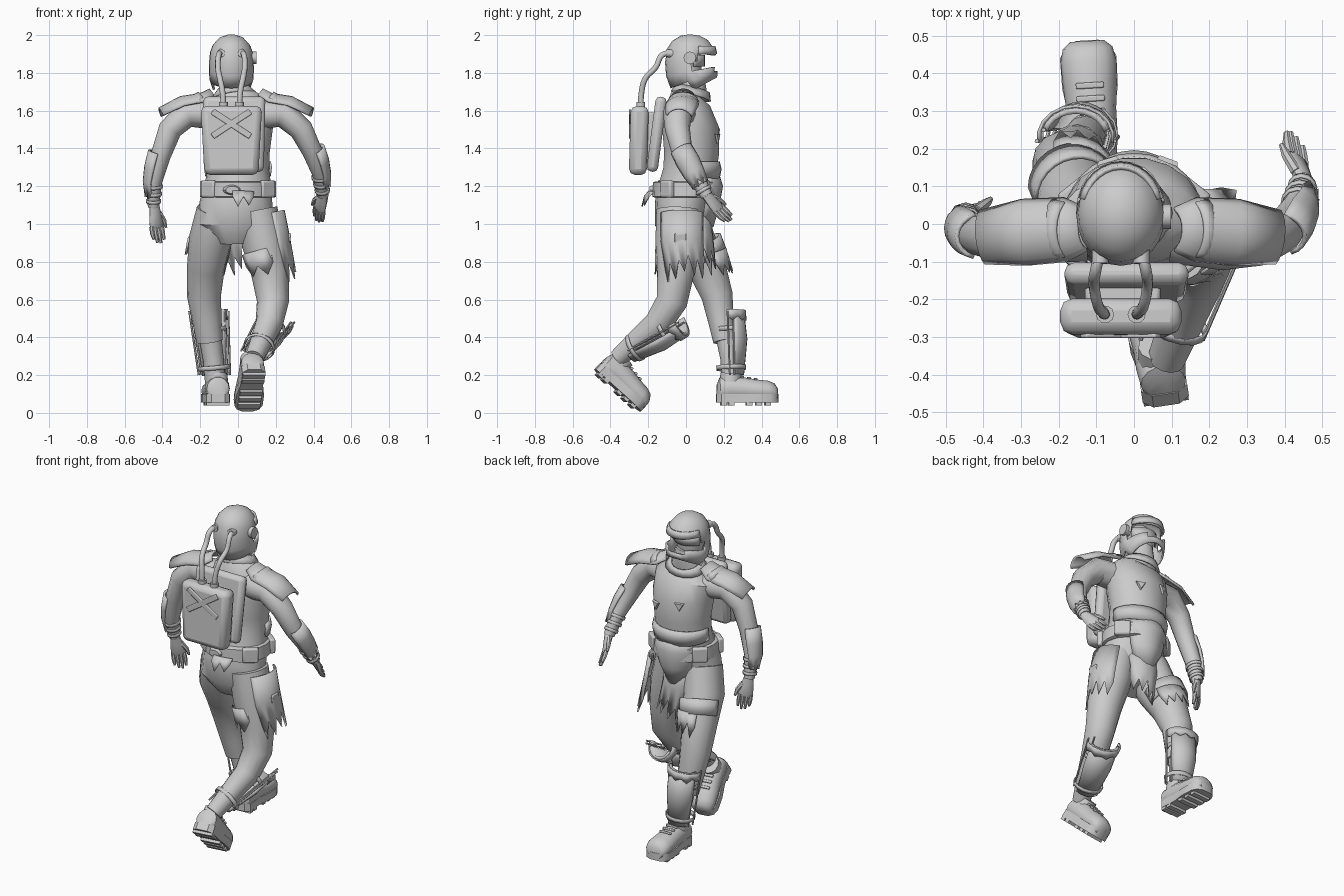
import bpy, bmesh, math, random
from mathutils import Vector, Matrix, Euler
random.seed(4)
X, Y = Vector((1, 0, 0)), Vector((0, 1, 0))

def finish(name, bm, thick=0, mat=None):
    bmesh.ops.recalc_face_normals(bm, faces=bm.faces)
    me = bpy.data.meshes.new(name)
    bm.to_mesh(me)
    bm.free()
    ob = bpy.data.objects.new(name, me)
    bpy.context.collection.objects.link(ob)
    if mat:
        ob.matrix_world = mat
    if thick:
        s = ob.modifiers.new("thickness", 'SOLIDIFY')
        s.thickness, s.offset = thick, 0
    return ob

def loft(name, pts, n=14, ref=X, arc=None, jag=0, thick=0, mat=None, caps=True, axis=None):
    """Elliptical sections (x, y, z, rx, ry) swept along their centres; arc gives an open shell."""
    bm = bmesh.new()
    c = [Vector(p[:3]) for p in pts]
    a0, a1 = [math.radians(v) for v in (arc or (0, 360))]
    m = n + 1 if arc else n
    rings = []
    for i, p in enumerate(pts):
        t = axis or (c[min(i + 1, len(c) - 1)] - c[max(i - 1, 0)]).normalized()
        u = (ref - t * ref.dot(t)).normalized()
        v = u.cross(t)
        ring = []
        for k in range(m):
            a = a0 + (a1 - a0) * k / n
            q = c[i] + u * p[3] * math.cos(a) + v * p[4] * math.sin(a)
            if jag and i == len(pts) - 1:
                q += t * jag * (random.uniform(.5, 1) if k % 2 else random.uniform(-.5, 0))
            ring.append(bm.verts.new(q))
        rings.append(ring)
    for A, B in zip(rings, rings[1:]):
        for k in range(n):
            j = (k + 1) % m
            bm.faces.new((A[k], A[j], B[j], B[k]))
    if not arc and caps:
        bm.faces.new(rings[0])
        bm.faces.new(rings[-1])
    return finish(name, bm, thick, mat)

def rod(name, p, q, r, n=8):
    d = Vector(q) - Vector(p)
    return loft(name, [(*p, r, r), (*q, r, r)], n, Y if abs(d.normalized().x) > .8 else X)

def box(name, loc, size, rot=(0, 0, 0), bevel=.01, taper=1):
    bm = bmesh.new()
    bmesh.ops.create_cube(bm, size=1, matrix=Matrix.Diagonal((*size, 1)))
    for v in bm.verts:
        if v.co.z < 0:
            v.co.x *= taper
    ob = finish(name, bm, 0, Matrix.Translation(loc) @ Euler(rot).to_matrix().to_4x4())
    b = ob.modifiers.new("bevel", 'BEVEL')
    b.width, b.segments = bevel, 2
    return ob

def hose(name, pts, r):
    cu = bpy.data.curves.new(name, 'CURVE')
    cu.dimensions, cu.bevel_depth, cu.bevel_resolution, cu.resolution_u = '3D', r, 2, 5
    sp = cu.splines.new('BEZIER')
    sp.bezier_points.add(len(pts) - 1)
    for b, p in zip(sp.bezier_points, pts):
        b.co, b.handle_left_type, b.handle_right_type = p, 'AUTO', 'AUTO'
    bpy.context.collection.objects.link(bpy.data.objects.new(name, cu))

# Torso, pelvis
loft("torso", [(-.03, .035, 1.80, .06, .06), (-.025, .03, 1.71, .08, .085), (-.015, .005, 1.67, .13, .09),
     (-.01, .01, 1.61, .19, .12), (0, .025, 1.5, .185, .152), (0, .03, 1.38, .168, .148),
     (0, .02, 1.28, .165, .143), (0, 0, 1.18, .18, .15)], 18)
loft("pelvis", [(0, 0, 1.2, .175, .15), (-.01, -.02, 1.1, .195, .145), (-.015, -.035, 1.0, .2, .13),
     (-.01, -.01, .92, .13, .09)], 16)
loft("collar", [(-.025, .035, 1.715, .083, .09), (-.02, .025, 1.675, .12, .105)], 16, thick=.01, caps=False)
loft("belly_wrap", [(0, .03, 1.33, .168, .143), (0, .03, 1.30, .174, .153), (0, .025, 1.255, .168, .148)],
     14, arc=(0, 180), thick=.012)
for x, z in ((-.07, 1.49), (.09, 1.46)):
    bm = bmesh.new()
    bmesh.ops.create_cone(bm, segments=3, radius1=.035, radius2=.028, depth=.012, cap_ends=True)
    finish("chest_patch", bm, 0, Matrix.Translation((x, .168, z)) @ Euler((-math.pi / 2, 0, -x * 4)).to_matrix().to_4x4())

# Belt with blocks, buckle and hanging cloth
loft("belt", [(0, 0, 1.225, .18, .165), (0, 0, 1.22, .19, .175), (0, 0, 1.145, .195, .178), (0, 0, 1.14, .185, .165)], 20)
for x, y, turn in ((-.155, -.1, .9), (.155, -.1, -.9), (.16, .09, .9), (-.16, .09, -.9)):
    box("belt_block", (x, y, 1.185), (.035, .09, .09), (0, 0, turn), .01)
loft("back_buckle", [(-.03, -.16, 1.18, .05, .03), (-.03, -.192, 1.18, .035, .02)], 14, axis=-Y)
loft("belly_plate", [(0, .01, 1.27, .13, .155), (0, .015, 1.2, .16, .175), (0, .01, 1.1, .13, .16), (0, 0, 1.0, .07, .14)],
     10, arc=(35, 145), thick=.012)
loft("front_rag", [(0, 0, 1.1, .12, .13), (0, .03, .95, .11, .11), (.03, .05, .82, .1, .1)], 8, arc=(30, 150), jag=.1, thick=.006)
loft("back_rag", [(0, -.02, 1.14, .17, .18), (0, -.03, 1.09, .17, .2)], 4, arc=(260, 300), jag=.05, thick=.006)
loft("side_cloth", [(.12, -.02, 1.05, .125, .125), (.15, -.02, .9, .125, .125), (.175, -.01, .78, .12, .12)],
     10, arc=(-62, 62), jag=.1, thick=.008)
for i in range(5):
    box("cloth_slot", (.243 - .012 * abs(i - 2), -.09 + .035 * i, 1.02), (.014, .014, .04), (0, 0, (i - 2) * .22), .003)
box("cloth_clasp", (.272, -.03, .92), (.014, .06, .06), (0, .1, 0), .005, .7)

# Legs: one striding forward, the other pushing off behind
front = [(-.11, -.01, 1.07, .11, .12), (-.145, .03, .92, .115, .125), (-.17, .11, .77, .1, .105), (-.18, .165, .62, .09, .085),
         (-.165, .185, .49, .078, .07), (-.15, .205, .38, .07, .062)]
back = [(.1, -.04, 1.07, .11, .12), (.135, -.045, .9, .115, .12), (.17, -.055, .74, .1, .1), (.185, -.075, .59, .085, .085),
        (.165, -.15, .47, .073, .075), (.125, -.26, .38, .06, .06), (.085, -.36, .29, .05, .05)]
loft("front_trouser_leg", front, 14)
loft("back_trouser_leg", back, 14)
loft("front_boot_shaft", [(-.15, .21, .42, .06, .055), (-.13, .235, .28, .055, .052), (-.12, .24, .13, .052, .052)], 12)
loft("front_thigh_band", [(-.152, .07, .9, .112, .118), (-.168, .105, .82, .11, .114)], 14, arc=(-20, 180), thick=.012)
loft("thigh_rag", [(-.155, .1, .84, .115, .115), (-.16, .125, .76, .105, .115)], 8, arc=(20, 120), jag=.06, thick=.006)
loft("inner_thigh_rag", [(.13, -.04, .86, .118, .122), (.15, -.045, .78, .112, .115)], 4, arc=(200, 290), jag=.07, thick=.005)

def shin_armour(tag, a, b):
    a, b = Vector(a), Vector(b)
    m = a.lerp(b, .45)
    loft(tag + "_shin_guard", [(*a, .085, .07), (*m, .082, .083), (*b, .06, .06)], 10, arc=(15, 165), thick=.015)
    loft(tag + "_knee_lip", [(*a, .1, .083), (*a.lerp(b, .12), .095, .085)], 10, arc=(-10, 190), jag=.02, thick=.008)
    for s in (-1, 1):
        for k in (0, .03):
            off = Vector((s * (.085 + k * .6), .02 - k, 0))
            rod(tag + "_guard_rod", a + off, b + off * .8, .006, 6)
    for f in (.25, .85):
        p, q = a.lerp(b, f), a.lerp(b, f + .07)
        loft(tag + "_guard_strap", [(*p, .085, .078), (*q, .082, .076)], 14, thick=.006, caps=False)

shin_armour("front", (-.155, .23, .54), (-.125, .24, .2))
shin_armour("back", (.195, -.03, .48), (.1, -.3, .33))

# Blunt-toed shoes with lugged soles
def shoe(tag, mat):
    loft(tag + "_shoe", [(0, y, .02 + h / 2, w, h / 2) for y, w, h in ((-.12, .04, .09), (-.105, .06, .13),
         (-.05, .066, .14), (.02, .066, .13), (.09, .072, .118), (.15, .074, .112), (.185, .066, .098), (.203, .045, .07))],
         14, mat=mat, axis=Y)
    loft(tag + "_ankle", [(0, -.045, .17, .052, .055), (0, -.05, .1, .06, .06)], 12, mat=mat)
    bm = bmesh.new()
    outline = [(.035, -.123), (.062, -.1), (.06, 0), (.074, .08), (.075, .16), (.06, .19), (.03, .205)]
    outline += [(-x, y) for x, y in reversed(outline)]
    f = bm.faces.new([bm.verts.new((x, y, .015)) for x, y in outline])
    g = bmesh.ops.extrude_face_region(bm, geom=[f])
    bmesh.ops.translate(bm, vec=(0, 0, .045), verts=[v for v in g['geom'] if isinstance(v, bmesh.types.BMVert)])
    for y in (-.085, -.045, .05, .1, .15):
        bmesh.ops.create_cube(bm, size=1, matrix=Matrix.Translation((0, y, .012)) @ Matrix.Diagonal((.12, .03, .026, 1)))
    finish(tag + "_sole", bm, 0, mat)
    for y in (.015, .05, .085):
        box(tag + "_lace_strap", mat @ Vector((0, y, .152 - y * .15)), (.075, .016, .012), mat.to_euler(), .004)

shoe("front", Matrix.Translation((-.112, .283, .04)) @ Matrix.Rotation(.06, 4, 'Z'))
shoe("back", Matrix.Translation((.075, -.402, .135)) @ Matrix.Rotation(.15, 4, 'Z') @ Matrix.Rotation(-.74, 4, 'X'))

# Hands
def hand(tag, wrist, d, spread):
    w, d, s = Vector(wrist), Vector(d).normalized(), Vector(spread)
    s = (s - d * s.dot(d)).normalized()
    P = lambda along, side: w + d * along + s * side
    loft(tag + "_palm", [(*P(-.02, 0), .027, .025), (*P(.03, 0), .036, .021), (*P(.085, 0), .042, .016), (*P(.1, 0), .038, .01)], 10, s)
    curl = d.cross(s) * .012
    for i, l in enumerate((.075, .09, .085, .065)):
        k = (1.5 - i) * .021
        loft(tag + "_finger", [(*P(.085, k), .012, .013), (*(P(.085 + l * .6, k * 1.05) + curl * .4), .0115, .012),
             (*(P(.09 + l, k) + curl), .007, .008)], 7, s)
    loft(tag + "_thumb", [(*P(.02, .025), .015, .015), (*P(.065, .05), .013, .013), (*P(.105, .058), .007, .007)], 7, s)

# Arms, shoulder pads, forearm guards
arms = {"left": (1, [(-.13, -.015, 1.58, .085, .08), (-.27, -.025, 1.585, .078, .075), (-.36, -.035, 1.5, .066, .063),
                 (-.41, -.03, 1.36, .056, .053), (-.447, -.01, 1.22, .048, .044), (-.447, .02, 1.09, .032, .03)]),
        "right": (-1, [(.11, -.02, 1.58, .085, .08), (.24, -.045, 1.585, .078, .075), (.335, -.045, 1.5, .066, .063),
                  (.395, -.02, 1.38, .056, .053), (.435, .04, 1.27, .048, .044), (.45, .11, 1.15, .032, .03)])}
for tag, (s, p) in arms.items():
    loft(tag + "_arm", p, 12, Y)
    x0 = -.11 if s > 0 else .09
    loft(tag + "_shoulder_pad", [(x0, -.015, 1.66, .06, .065), (x0 - s * .06, -.015, 1.615, .09, .078),
         (x0 - s * .17, -.022, 1.592, .093, .083), (x0 - s * .28, -.035, 1.545, .075, .072)], 8, Y, arc=(25 * s, 155 * s), thick=.012)
    loft(tag + "_shoulder_rim", [(x0 - s * .05, -.015, 1.64, .08, .072), (x0 - s * .08, -.015, 1.615, .09, .08)],
         8, Y, arc=(30 * s, 150 * s), thick=.012)
    e, m, w = [Vector(q[:3]) for q in p[3:]]
    loft(tag + "_forearm_guard", [(*e.lerp(m, -.1), .058, .066), (*e.lerp(m, .5), .062, .064), (*m, .056, .052), (*m.lerp(w, .4), .047, .044)],
         8, Y, arc=(15 * s, 165 * s), jag=.03, thick=.012)
    for f in (.1, .4, .7):
        a, b = m.lerp(w, f), m.lerp(w, f + .13)
        loft(tag + "_wrist_strap", [(*a, .052 - f * .015, .048 - f * .015), (*b, .051 - f * .015, .047 - f * .015)], 12, Y, thick=.006, caps=False)
hand("left", (-.44, .02, 1.075), (.1, .16, -1), (.8, .5, 0))
hand("right", (.45, .115, 1.145), (-.2, .62, -.72), (-.6, .5, .5))

# Helmet with an open face, recessed head and visor inside
hx = -.035
helmet = loft("helmet", [(hx, cy, z, rx, ry) for z, rx, ry, cy in ((1.995, .02, .025, .045), (1.98, .06, .07, .043), (1.945, .092, .108, .037),
              (1.91, .107, .125, .03), (1.86, .112, .13, .025), (1.81, .113, .135, .033), (1.765, .11, .127, .043), (1.725, .095, .107, .065))],
              24, thick=.012)
bm = bmesh.new()
bm.from_mesh(helmet.data)
gone = [f for f in bm.faces if (f.calc_center_median().y > .045 and 1.815 < f.calc_center_median().z < 1.905)
        or f.calc_center_median().z < 1.73]
bmesh.ops.delete(bm, geom=gone, context='FACES')
bm.to_mesh(helmet.data)
bm.free()
loft("helmet_brim", [(hx, .035, 1.94, .1, .115), (hx, .035, 1.9, .111, .125)], 12, arc=(15, 165), thick=.012)
loft("head", [(hx, .01, z, r, r * .95) for z, r in ((1.94, .04), (1.91, .07), (1.85, .08), (1.79, .075), (1.73, .055))], 14)
loft("visor", [(hx, .01, 1.895, .092, .085), (hx, .01, 1.835, .092, .085)], 10, arc=(20, 160), thick=.01)
rod("ear_knob", (.06, .02, 1.88), (.098, .02, 1.88), .033, 12)

# Backpack, crossed ribs and hoses
box("pack_plate", (-.02, -.155, 1.475), (.33, .06, .4), (-.13, 0, 0), .025, .95)
box("pack_frame", (-.03, -.19, 1.45), (.2, .06, .28), (-.05, 0, 0), .01)
box("pack_tank", (-.035, -.25, 1.442), (.325, .095, .365), (-.03, 0, 0), .032, .88)
for s in (-1, 1):
    box("crossed_rib", (-.035, -.297, 1.53), (.24, .012, .032), (0, s * .58, 0), .005)
    x = hx + s * .055
    hose("air_hose", [(x, -.07, 1.905), (x + s * .012, -.125, 1.895), (x + s * .016, -.16, 1.83), (x + s * .006, -.215, 1.77),
                      (x - s * .008, -.235, 1.7), (x - s * .013, -.24, 1.61)], .015)
    rod("helmet_socket", (x, -.05, 1.9), (x, -.105, 1.905), .022, 10)
    rod("pack_socket", (x - s * .013, -.24, 1.61), (x - s * .013, -.24, 1.645), .024, 10)

# Smooth shading with sharp edges kept
bpy.ops.object.select_all(action='DESELECT')
for ob in bpy.context.scene.objects:
    if ob.type == 'MESH':
        ob.select_set(True)
        bpy.context.view_layer.objects.active = ob
bpy.ops.object.shade_smooth_by_angle(angle=math.radians(38))
